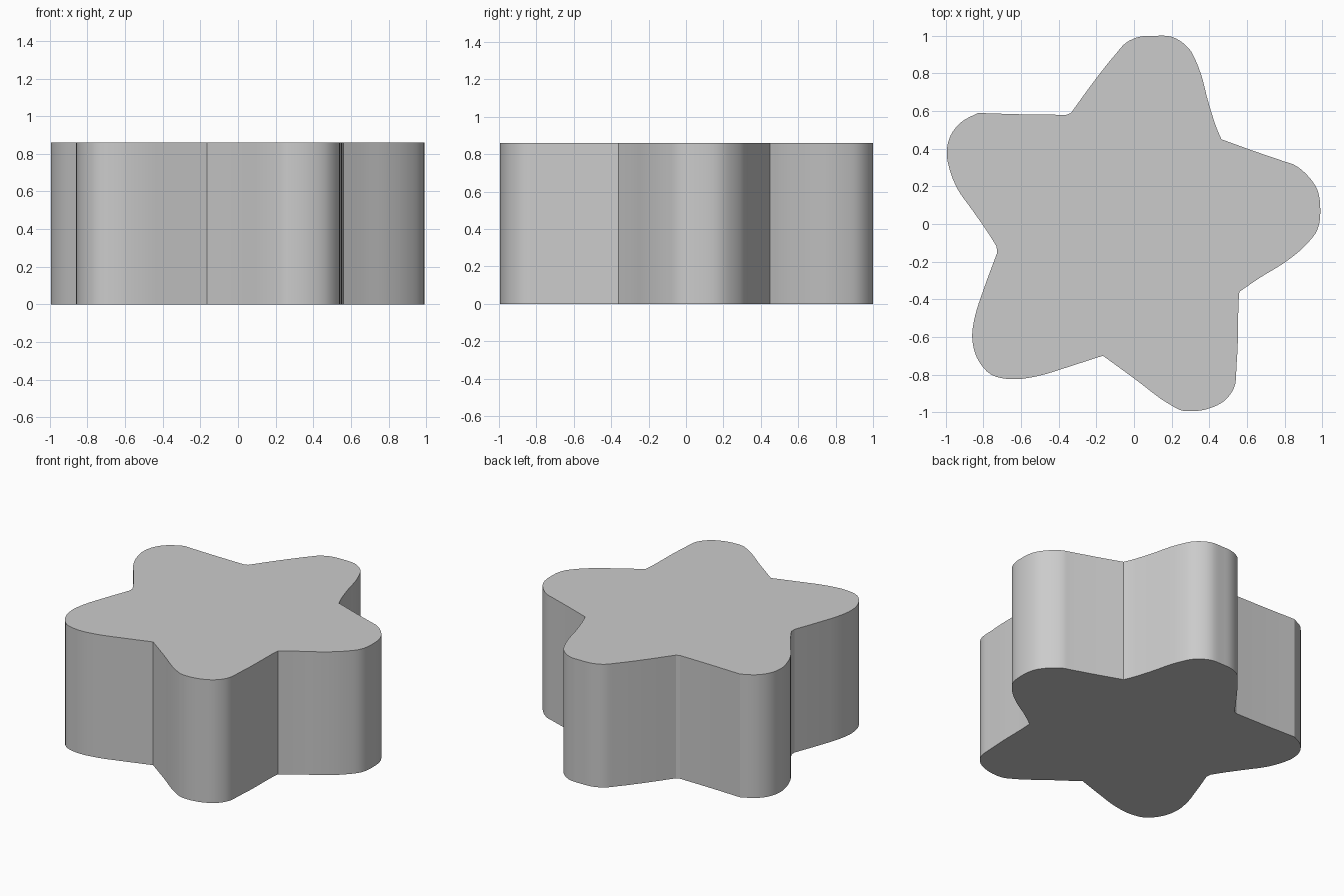
import bpy, bmesh
from mathutils import Vector

if "Cube" in bpy.data.objects:
    bpy.data.objects.remove(bpy.data.objects["Cube"])

HEIGHT = 0.86
STEPS = 4

# Rounded arms, counter-clockwise; each runs from one valley to the next
ARMS = [
    # top arm
    [(0.465, 0.45), (0.445, 0.495), (0.40, 0.63), (0.34, 0.84), (0.29, 0.935), (0.20, 0.995),
     (0.11, 1.0), (0.03, 0.995), (-0.04, 0.965), (-0.10, 0.90), (-0.20, 0.775), (-0.335, 0.59)],
    # left arm
    [(-0.36, 0.58), (-0.60, 0.583), (-0.83, 0.59)],
    [(-0.83, 0.59), (-0.92, 0.54), (-0.975, 0.47), (-0.995, 0.38), (-0.98, 0.29),
     (-0.94, 0.19), (-0.86, 0.075), (-0.77, -0.055), (-0.73, -0.12)],
    # lower left arm
    [(-0.728, -0.155), (-0.80, -0.35), (-0.845, -0.49), (-0.86, -0.60), (-0.835, -0.71),
     (-0.76, -0.80), (-0.65, -0.825), (-0.52, -0.81), (-0.35, -0.76)],
    # lower right arm
    [(-0.165, -0.70), (0.0, -0.82), (0.20, -0.965), (0.25, -0.99), (0.31, -0.995),
     (0.40, -0.98), (0.48, -0.94), (0.53, -0.875), (0.545, -0.75), (0.555, -0.42)],
    # right arm
    [(0.56, -0.36), (0.67, -0.285), (0.80, -0.205), (0.91, -0.115), (0.975, -0.03),
     (0.99, 0.08), (0.975, 0.18), (0.92, 0.26), (0.85, 0.315), (0.80, 0.332), (0.63, 0.39)],
]


def smooth_path(points):
    """Centripetal-like open spline through the points."""
    p = [Vector(q) for q in points]
    n = len(p)
    length = [(p[i + 1] - p[i]).length for i in range(n - 1)]

    def tangent(i):
        if i == 0:
            return (p[1] - p[0]) / length[0]
        if i == n - 1:
            return (p[i] - p[i - 1]) / length[-1]
        a, b = length[i - 1], length[i]
        return ((p[i] - p[i - 1]) / a * b + (p[i + 1] - p[i]) / b * a) / (a + b)

    out = []
    for i in range(n - 1):
        m0, m1 = tangent(i) * length[i], tangent(i + 1) * length[i]
        for s in range(STEPS):
            t = s / STEPS
            out.append(p[i] * (2*t**3 - 3*t**2 + 1) + m0 * (t**3 - 2*t**2 + t)
                       + p[i + 1] * (3*t**2 - 2*t**3) + m1 * (t**3 - t**2))
    out.append(p[-1])
    return out


# Full outline without duplicate joints
outline = []
for arm in ARMS:
    for pt in smooth_path(arm):
        if not outline or (pt - outline[-1]).length > 1e-4:
            outline.append(pt)

# Star body: extrude the outline straight up
bm = bmesh.new()
base = bm.faces.new([bm.verts.new((p.x, p.y, 0)) for p in outline])
ext = bmesh.ops.extrude_face_region(bm, geom=[base], use_keep_orig=True)
top = [g for g in ext["geom"] if isinstance(g, bmesh.types.BMVert)]
bmesh.ops.translate(bm, verts=top, vec=(0, 0, HEIGHT))
bmesh.ops.recalc_face_normals(bm, faces=bm.faces)
mesh = bpy.data.meshes.new("star_block")
bm.to_mesh(mesh)
bm.free()
star = bpy.data.objects.new("star_block", mesh)
bpy.context.collection.objects.link(star)
bpy.context.view_layer.objects.active = star
star.select_set(True)
bpy.ops.object.shade_smooth_by_angle(angle=0.35)
